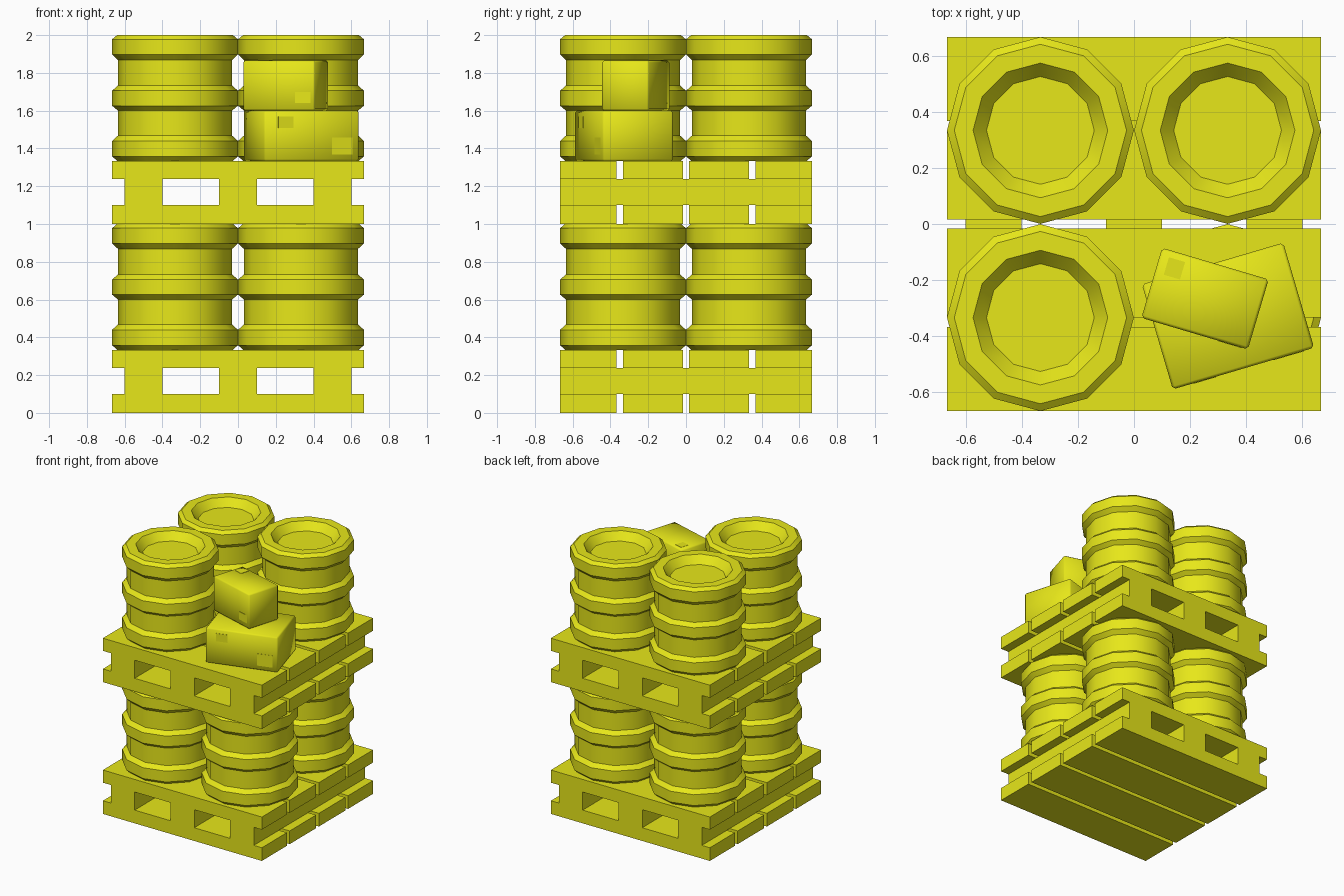
import bpy, bmesh, math
from mathutils import Matrix, Vector

if "Cube" in bpy.data.objects:
    bpy.data.objects.remove(bpy.data.objects["Cube"])

yellow = bpy.data.materials.new("yellow")
yellow.diffuse_color = (0.8, 0.8, 0.01, 1)
yellow.use_nodes = True
yellow.node_tree.nodes["Principled BSDF"].inputs["Base Color"].default_value = yellow.diffuse_color


def finish(bm, name, location=(0, 0, 0), turn=0, smooth=None):
    mesh = bpy.data.meshes.new(name)
    bmesh.ops.recalc_face_normals(bm, faces=bm.faces)
    bm.to_mesh(mesh)
    bm.free()
    mesh.materials.append(yellow)
    ob = bpy.data.objects.new(name, mesh)
    bpy.context.collection.objects.link(ob)
    ob.location = location
    ob.rotation_euler.z = math.radians(turn)
    if smooth:
        bpy.ops.object.select_all(action='DESELECT')
        ob.select_set(True)
        bpy.context.view_layer.objects.active = ob
        bpy.ops.object.shade_smooth_by_angle(angle=math.radians(smooth))
    return ob


def add_box(bm, lo, hi):
    lo, hi = Vector(lo), Vector(hi)
    m = Matrix.Translation((lo + hi) / 2) @ Matrix.Diagonal((*(hi - lo), 1))
    return bmesh.ops.create_cube(bm, size=1, matrix=m)["verts"]


# Pallet: four boards top and bottom, three runners between
H = 0.667
BOARDS = [(-H, -0.367), (-0.333, -0.016), (0.016, 0.333), (0.367, H)]


def pallet(name, z):
    bm = bmesh.new()
    for y0, y1 in BOARDS:
        for z0, z1 in ((0, 0.1), (0.237, 0.333)):
            add_box(bm, (-H, y0, z0), (H, y1, z1))
    for x in (-0.5, 0, 0.5):
        add_box(bm, (x - 0.1, -H, 0.1), (x + 0.1, H, 0.237))
    finish(bm, name, (0, 0, z))


# Barrel: ribbed 12-sided lathe with a shallow recessed lid
PROFILE = [(0.305, 0), (0.333, 0.025), (0.333, 0.107), (0.302, 0.135),
           (0.302, 0.267), (0.333, 0.293), (0.333, 0.373), (0.302, 0.4),
           (0.302, 0.535), (0.333, 0.565), (0.333, 0.645), (0.307, 0.667),
           (0.24, 0.667), (0.192, 0.61)]


def barrel(name, x, y, z, n=12):
    bm = bmesh.new()
    rings = [[bm.verts.new((r * math.cos(math.tau * i / n),
                            r * math.sin(math.tau * i / n), h))
              for i in range(n)] for r, h in PROFILE]
    for a, b in zip(rings, rings[1:]):
        for i in range(n):
            j = (i + 1) % n
            bm.faces.new((a[i], a[j], b[j], b[i]))
    bm.faces.new(rings[0][::-1])
    bm.faces.new(rings[-1])
    finish(bm, name, (x, y, z), smooth=35)


# Carton: softly bevelled box with thin labels
def carton(name, size, location, turn, labels):
    w, d, h = size
    bm = bmesh.new()
    add_box(bm, (-w / 2, -d / 2, 0), (w / 2, d / 2, h))
    bmesh.ops.bevel(bm, geom=bm.edges[:], offset=0.01, segments=1,
                    affect='EDGES')
    finish(bm, name, location, turn, smooth=50)
    for i, (lo, hi) in enumerate(labels):
        bm = bmesh.new()
        add_box(bm, lo, hi)
        finish(bm, f"{name}_label_{i + 1}", location, turn)


pallet("lower_pallet", 0)
pallet("upper_pallet", 1.0)

C = 0.3335
for x in (-C, C):
    for y in (-C, C):
        barrel("lower_barrel", x, y, 0.333)
        if not (x > 0 and y < 0):
            barrel("upper_barrel", x, y, 1.333)

carton("large_carton", (0.525, 0.39, 0.267), (0.335, -0.328, 1.333), 16.4,
       [((0.112, -0.197, 0.035), (0.225, -0.19, 0.125)),
        ((-0.185, -0.197, 0.175), (-0.102, -0.19, 0.235))])
carton("small_carton", (0.396, 0.26, 0.265), (0.253, -0.266, 1.6), -16.5,
       [((0.09, -0.132, 0.04), (0.175, -0.125, 0.1)),
        ((-0.165, 0.04, 0.26), (-0.105, 0.105, 0.267))])
